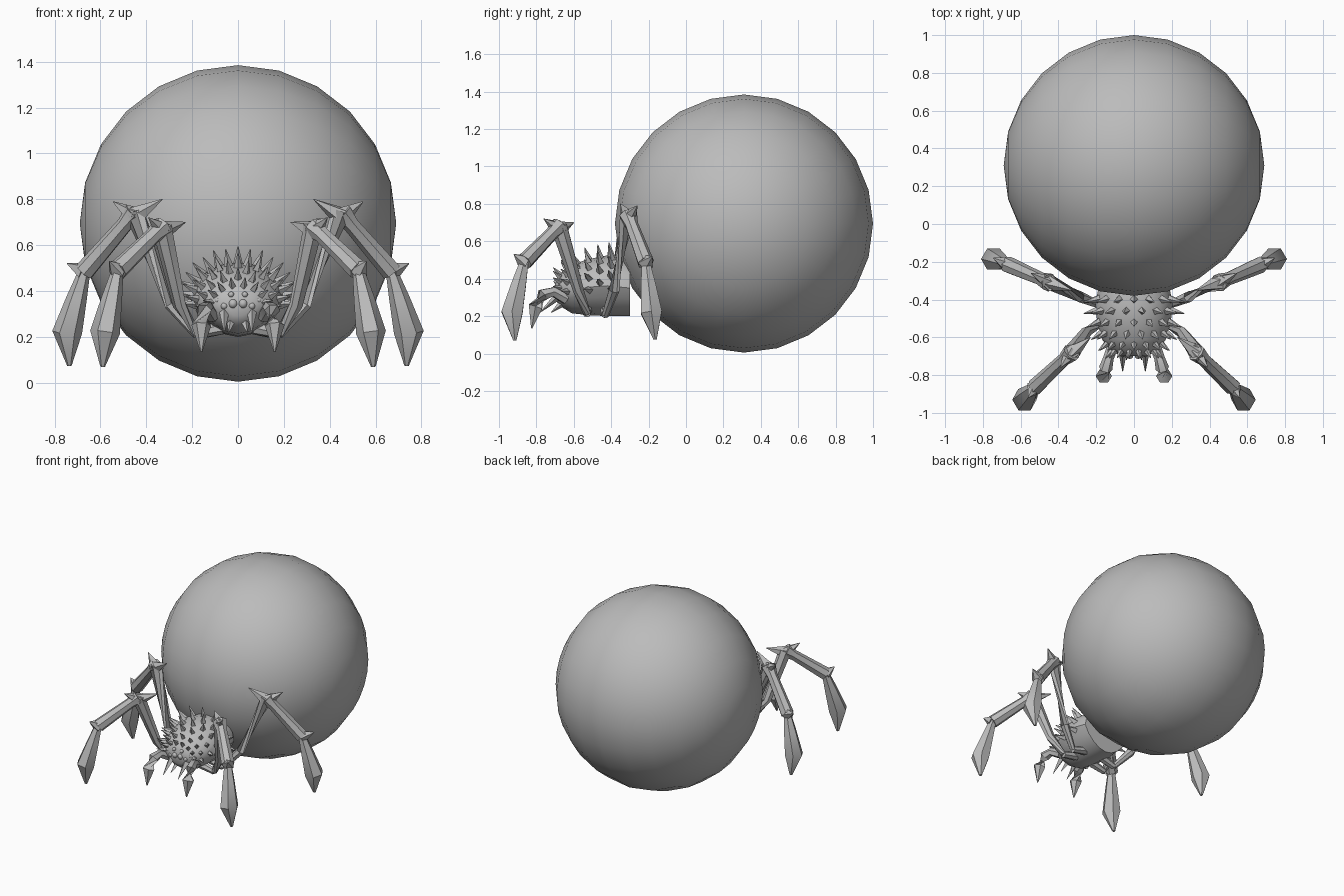
import bpy, bmesh, math
from mathutils import Vector, Matrix

if "Cube" in bpy.data.objects:
    bpy.data.objects.remove(bpy.data.objects["Cube"])

grey = bpy.data.materials.new("shell_grey")
grey.diffuse_color = (0.5, 0.5, 0.5, 1)
grey.use_nodes = True
grey.node_tree.nodes["Principled BSDF"].inputs["Base Color"].default_value = grey.diffuse_color


def finish(name, bm, angle=40):
    bmesh.ops.recalc_face_normals(bm, faces=bm.faces)
    me = bpy.data.meshes.new(name)
    bm.to_mesh(me)
    bm.free()
    ob = bpy.data.objects.new(name, me)
    bpy.context.collection.objects.link(ob)
    me.materials.append(grey)
    bpy.ops.object.select_all(action='DESELECT')
    ob.select_set(True)
    bpy.context.view_layer.objects.active = ob
    bpy.ops.object.shade_smooth_by_angle(angle=math.radians(angle))
    return ob


def loft(bm, rings):
    """Skin a list of equal-sized point rings and cap both ends."""
    vs = [[bm.verts.new(p) for p in r] for r in rings]
    n = len(vs[0])
    for a, b in zip(vs, vs[1:]):
        for i in range(n):
            j = (i + 1) % n
            bm.faces.new((a[i], a[j], b[j], b[i]))
    bm.faces.new(vs[0])
    bm.faces.new(vs[-1])


def limb(bm, pts, radii, sides=7):
    """Tapering tube along a path."""
    pts = [Vector(p) for p in pts]
    rings = []
    for i, (p, r) in enumerate(zip(pts, radii)):
        d = (pts[min(i + 1, len(pts) - 1)] - pts[max(i - 1, 0)]).normalized()
        ref = Vector((0, 0, 1)) if abs(d.z) < 0.9 else Vector((0, 1, 0))
        u = d.cross(ref).normalized()
        w = d.cross(u)
        rings.append([p + r * (math.cos(a) * u + math.sin(a) * w)
                      for a in (math.tau * k / sides for k in range(sides))])
    loft(bm, rings)


def spike(bm, base, tip, r, sides=4):
    limb(bm, [base, tip], [r, 0.002], sides)


# Abdomen: big ball, poles on the x axis
bm = bmesh.new()
bmesh.ops.create_uvsphere(
    bm, u_segments=24, v_segments=12, radius=0.69,
    matrix=Matrix.Translation((0, 0.31, 0.695)) @ Matrix.Rotation(math.pi / 2, 4, 'Y'))
finish("abdomen", bm, 60)

# Head: stations of y, half width, bottom z, top z
stations = [(-0.70, 0.06, 0.29, 0.38), (-0.675, 0.12, 0.255, 0.425), (-0.61, 0.17, 0.215, 0.475),
            (-0.52, 0.195, 0.205, 0.505), (-0.42, 0.205, 0.20, 0.525), (-0.30, 0.18, 0.20, 0.50)]


def head_point(y, a):
    for s, t in zip(stations, stations[1:]):
        if s[0] <= y <= t[0]:
            f = (y - s[0]) / (t[0] - s[0])
            w, lo, hi = (s[k] + f * (t[k] - s[k]) for k in (1, 2, 3))
            break
    mid = lo + 0.5 * (hi - lo)
    x = w * math.cos(a)
    if math.sin(a) < 0:
        x *= 1 + 0.25 * math.sin(a)
    return Vector((x, y, mid + 0.5 * (hi - lo) * math.sin(a)))


bm = bmesh.new()
loft(bm, [[head_point(s[0], math.tau * k / 16) for k in range(16)] for s in stations])
finish("head", bm, 40)

# Spikes over the upper head, in staggered rows
bm = bmesh.new()
for row, y in enumerate((-0.40, -0.46, -0.52, -0.58, -0.635, -0.675)):
    count = 9 if row % 2 == 0 else 8
    for k in range(count):
        a = math.radians(-5 + 190 * (k + 0.5 * (row % 2)) / 8)
        if count == 8 and k == 7:
            a = math.radians(-5 + 190 * 7.5 / 8)
        p = head_point(y, a)
        d = Vector((math.cos(a), -0.2 - 0.22 * max(0, row - 1), math.sin(a) + 0.15)).normalized()
        length = 0.075 - 0.005 * row
        spike(bm, p - d * 0.015, p + d * length, 0.024 - 0.001 * row)
finish("head_spikes", bm, 30)

# Eyes: small beads across the face
bm = bmesh.new()
for s in (1, -1):
    for x, y, z, r in ((0.022, -0.695, 0.345, 0.02), (0.06, -0.69, 0.335, 0.016),
                       (0.03, -0.695, 0.385, 0.013), (0.09, -0.675, 0.36, 0.013)):
        bmesh.ops.create_uvsphere(bm, u_segments=8, v_segments=6, radius=r,
                                  matrix=Matrix.Translation((s * x, y, z)))
finish("eyes", bm, 60)

# Legs: hip, mid thigh, knee, ankle, foot bulge, foot tip, knee spurs, ankle spur
LEGS = {
    "front_leg": dict(hip=(0.18, -0.53, 0.215), mid=(0.255, -0.575, 0.34), knee=(0.33, -0.68, 0.68),
                      ankle=(0.525, -0.865, 0.49), bulge=(0.58, -0.93, 0.22), tip=(0.59, -0.915, 0.07),
                      spurs=((0.23, -0.60, 0.70), (0.39, -0.76, 0.72)), heel=(0.56, -0.92, 0.53)),
    "rear_leg": dict(hip=(0.18, -0.43, 0.21), mid=(0.29, -0.385, 0.34), knee=(0.45, -0.31, 0.74),
                     ankle=(0.67, -0.215, 0.485), bulge=(0.745, -0.185, 0.22), tip=(0.735, -0.165, 0.075),
                     spurs=((0.33, -0.35, 0.80), (0.545, -0.26, 0.79)), heel=(0.745, -0.18, 0.52)),
}
for name, L in LEGS.items():
    for s, side in ((1, "right"), (-1, "left")):
        P = {k: Vector((s * v[0], v[1], v[2])) for k, v in L.items() if k != "spurs"}
        bm = bmesh.new()
        # hip rod and thigh
        limb(bm, [(s * 0.07, P["hip"].y, 0.24), P["hip"]], [0.03, 0.022])
        limb(bm, [P["hip"], P["mid"], P["knee"]], [0.02, 0.03, 0.045])
        # shin
        limb(bm, [P["knee"], P["knee"].lerp(P["ankle"], 0.2), P["ankle"]], [0.05, 0.036, 0.045])
        # foot
        limb(bm, [P["ankle"], P["ankle"].lerp(P["bulge"], 0.45), P["bulge"], P["tip"]],
             [0.026, 0.045, 0.065, 0.01], 6)
        # spurs at knee and ankle
        for q in L["spurs"]:
            spike(bm, P["knee"] - Vector((0, 0, 0.015)), (s * q[0], q[1], q[2]), 0.045, 5)
        spike(bm, P["ankle"], P["heel"], 0.045, 5)
        finish(side + "_" + name, bm, 40)

# Jaws: curved claws, plus small teeth by the mouth
for s, side in ((1, "right"), (-1, "left")):
    bm = bmesh.new()
    limb(bm, [(s * 0.11, -0.64, 0.29), (s * 0.135, -0.71, 0.33), (s * 0.15, -0.765, 0.315),
              (s * 0.16, -0.805, 0.25), (s * 0.16, -0.825, 0.135)],
         [0.03, 0.028, 0.036, 0.043, 0.004], 6)
    spike(bm, (s * 0.06, -0.68, 0.31), (s * 0.06, -0.78, 0.22), 0.022)
    spike(bm, (s * 0.03, -0.66, 0.27), (s * 0.04, -0.72, 0.22), 0.02)
    finish(side + "_jaw", bm, 40)
